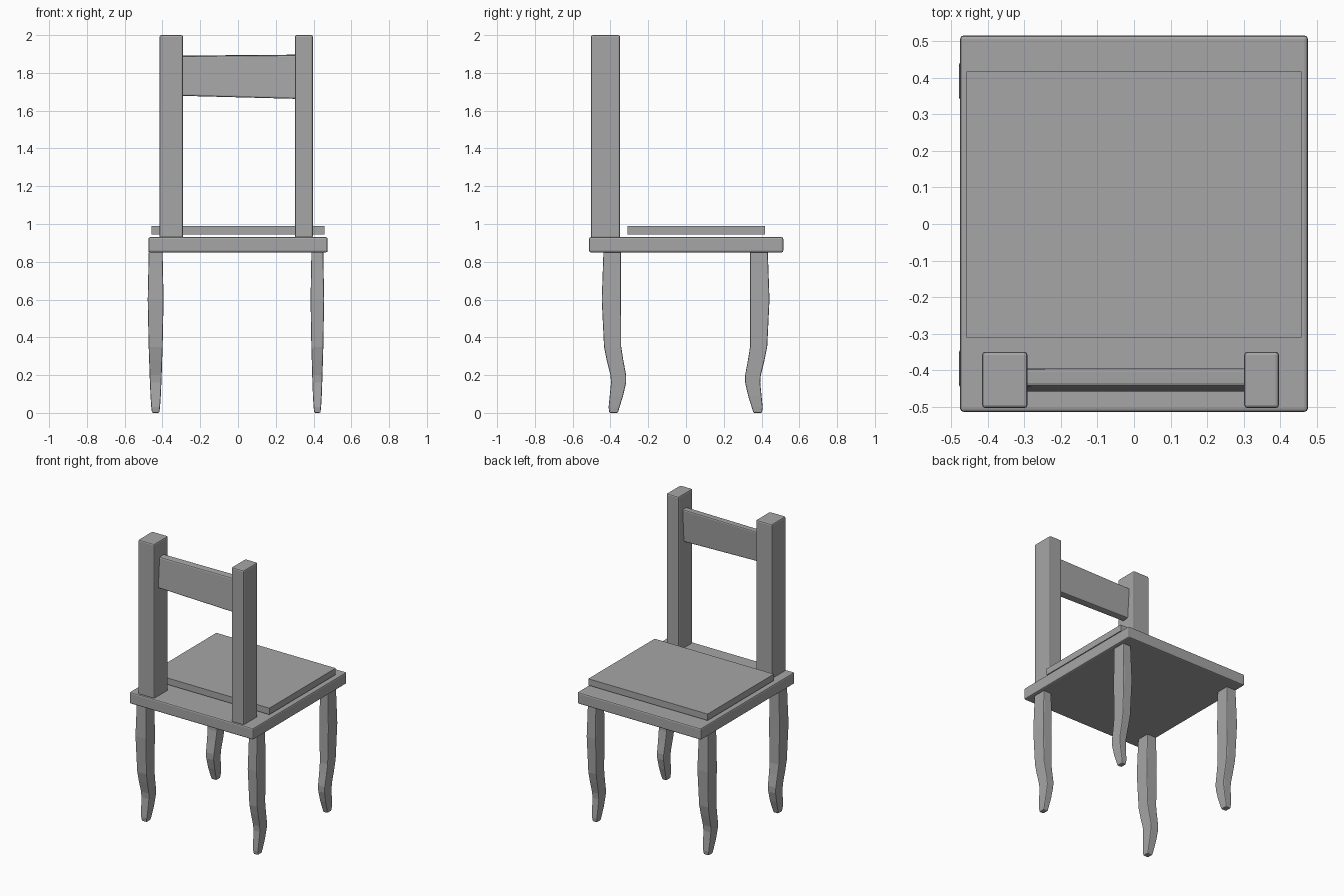
import bpy, bmesh, math
from mathutils import Vector

cube = bpy.data.objects.get("Cube")
if cube:
    bpy.data.objects.remove(cube)

grey = bpy.data.materials.new("plain grey")
grey.use_nodes = True
colour = (0.38, 0.38, 0.38, 1)
grey.diffuse_color = colour
grey.node_tree.nodes["Principled BSDF"].inputs["Base Color"].default_value = colour


def finish(name, bm, bevel=0.0, segments=2):
    """Turn a bmesh into a grey object with optionally eased edges."""
    bmesh.ops.recalc_face_normals(bm, faces=bm.faces)
    mesh = bpy.data.meshes.new(name)
    bm.to_mesh(mesh)
    bm.free()
    mesh.materials.append(grey)
    obj = bpy.data.objects.new(name, mesh)
    bpy.context.collection.objects.link(obj)
    if bevel:
        mod = obj.modifiers.new("eased edges", "BEVEL")
        mod.width = bevel
        mod.segments = segments
        mod.limit_method = "ANGLE"
        mod.angle_limit = math.radians(40)
    return obj


def box(name, x, y, z, bevel=0.0):
    bm = bmesh.new()
    bmesh.ops.create_cube(bm, size=1)
    for v in bm.verts:
        v.co = Vector([(r[0] + r[1]) / 2 + c * (r[1] - r[0]) for r, c in zip((x, y, z), v.co)])
    return finish(name, bm, bevel)


# Seat board and the loose pad above it
box("seat", (-0.475, 0.475), (-0.513, 0.515), (0.85, 0.93), 0.009)
box("seat_pad", (-0.458, 0.458), (-0.31, 0.417), (0.945, 0.99))

# Back posts
box("right_back_post", (-0.415, -0.291), (-0.503, -0.349), (0.925, 2.0), 0.009)
box("left_back_post", (0.301, 0.396), (-0.503, -0.349), (0.925, 2.0), 0.009)

# Back rail: a leaning slab, a little deeper at its left end
rail = bmesh.new()
ends = []
for x, low, high in ((-0.30, 1.678, 1.892), (0.31, 1.662, 1.897)):
    section = ((-0.458, low), (-0.408, low + 0.003), (-0.394, high), (-0.444, high - 0.003))
    ends.append([rail.verts.new((x, y, z)) for y, z in section])
for end in ends:
    rail.faces.new(end)
for i in range(4):
    j = (i + 1) % 4
    rail.faces.new((ends[0][i], ends[0][j], ends[1][j], ends[1][i]))
finish("back_rail", rail, 0.009)

# Leg sections: height, outer y, inner y, width factor
SECTIONS = (
    (0.855, 0.435, 0.342, 0.87),
    (0.60, 0.444, 0.342, 1.0),
    (0.35, 0.432, 0.341, 0.88),
    (0.28, 0.418, 0.330, 0.82),
    (0.20, 0.398, 0.315, 0.76),
    (0.16, 0.395, 0.315, 0.72),
    (0.09, 0.402, 0.331, 0.65),
    (0.03, 0.408, 0.350, 0.55),
    (0.005, 0.404, 0.359, 0.46),
)


def leg(name, x, width, side):
    bm = bmesh.new()
    rings = []
    for z, outer, inner, factor in SECTIONS:
        h = width * factor / 2
        corners = ((x - h, outer), (x + h, outer), (x + h, inner), (x - h, inner))
        rings.append([bm.verts.new((cx, side * cy - 0.002, z)) for cx, cy in corners])
    for a, b in zip(rings, rings[1:]):
        for i in range(4):
            j = (i + 1) % 4
            bm.faces.new((a[i], a[j], b[j], b[i]))
    bm.faces.new(rings[0])
    bm.faces.new(rings[-1])
    return finish(name, bm, 0.006)


for place, side in (("front", 1), ("back", -1)):
    leg("right_" + place + "_leg", -0.436, 0.084, side)
    leg("left_" + place + "_leg", 0.420, 0.072, side)

# Settle the feet on the floor
for obj in bpy.context.collection.objects:
    if obj.name.endswith("_leg"):
        for v in obj.data.vertices:
            if v.co.z < 0.01:
                v.co.z = 0.0
